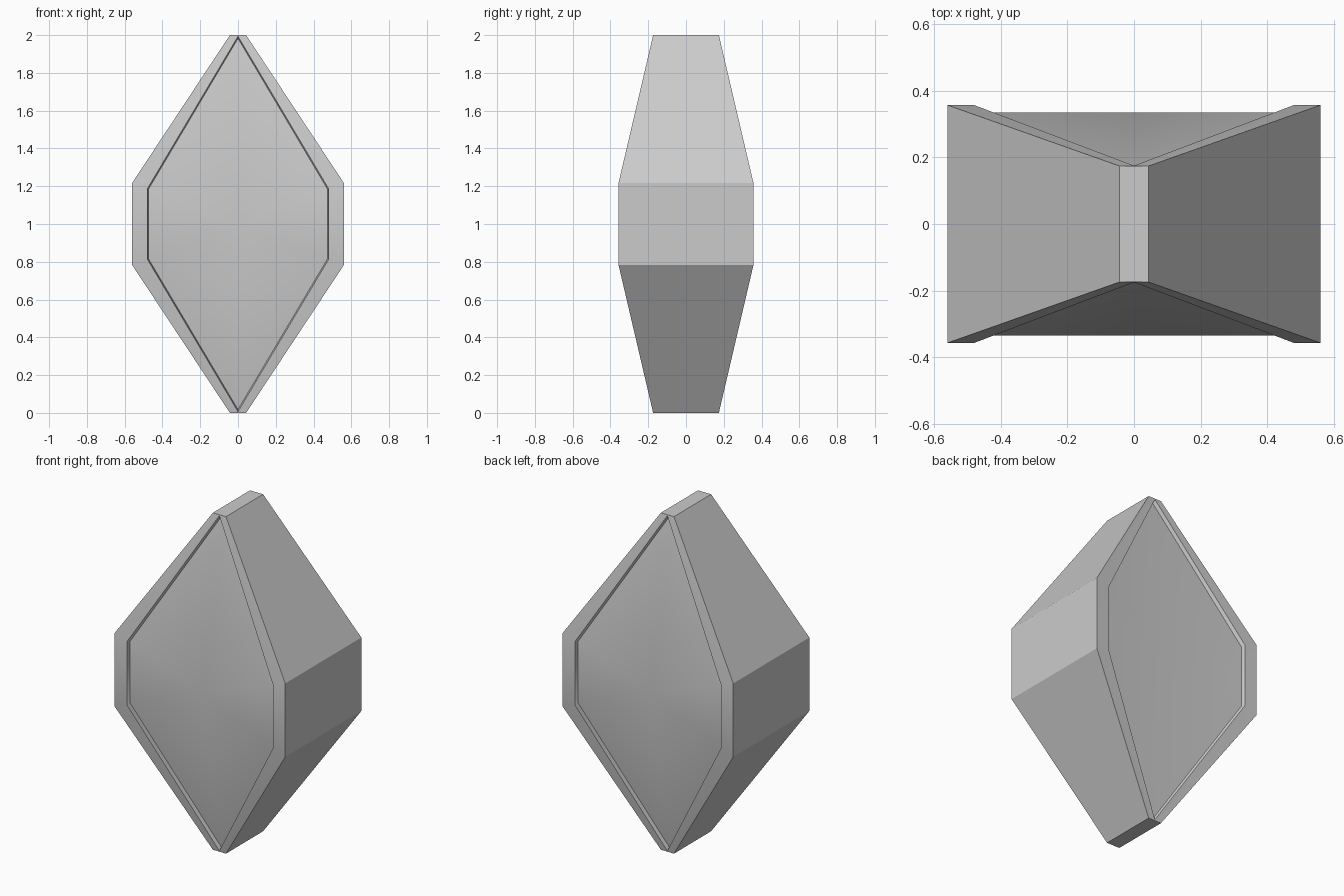
import bpy, bmesh, math

if "Cube" in bpy.data.objects:
    bpy.data.objects.remove(bpy.data.objects["Cube"])

# Ring profiles for one quarter: (x, z above centre, y depth)
OUTER = [(0.56, 0.218, 0.357), (0.043, 1.0, 0.174)]
RIM = [(0.48, 0.187, 0.357), (0.0, 0.994, 0.175)]
PANEL = [(0.474, 0.184, 0.334), (0.0, 0.982, 0.155)]

bm = bmesh.new()


def ring(quarter, side):
    """Eight points round the face, mirrored from one quarter."""
    (sx, sz, sy), (tx, tz, ty) = quarter
    pts = [(sx, -sz, sy), (sx, sz, sy), (tx, tz, ty), (-tx, tz, ty),
           (-sx, sz, sy), (-sx, -sz, sy), (-tx, -tz, ty), (tx, -tz, ty)]
    made = {}
    out = []
    for x, z, y in pts:
        key = (round(x, 4) + 0.0, z)
        if key not in made:
            made[key] = bm.verts.new((x, side * y, 1 + z))
        out.append(made[key])
    return out


def bridge(a, b):
    for i in range(8):
        j = (i + 1) % 8
        quad = list(dict.fromkeys([a[i], a[j], b[j], b[i]]))
        if len(quad) > 2:
            bm.faces.new(quad)


# Raised rim, recess wall and fanned panel on front and back
outers = []
for side in (-1, 1):
    outer, rim, panel = (ring(q, side) for q in (OUTER, RIM, PANEL))
    outers.append(outer)
    bridge(outer, rim)
    bridge(rim, panel)
    centre = bm.verts.new((0, side * 0.334, 1))
    bridge(panel, [centre] * 8)

# Outer side facets
bridge(outers[0], outers[1])

bmesh.ops.recalc_face_normals(bm, faces=bm.faces)
mesh = bpy.data.meshes.new("faceted_shell")
bm.to_mesh(mesh)
bm.free()
shell = bpy.data.objects.new("faceted_shell", mesh)
bpy.context.collection.objects.link(shell)
bpy.context.view_layer.objects.active = shell
shell.select_set(True)
bpy.ops.object.shade_smooth_by_angle(angle=math.radians(28))
